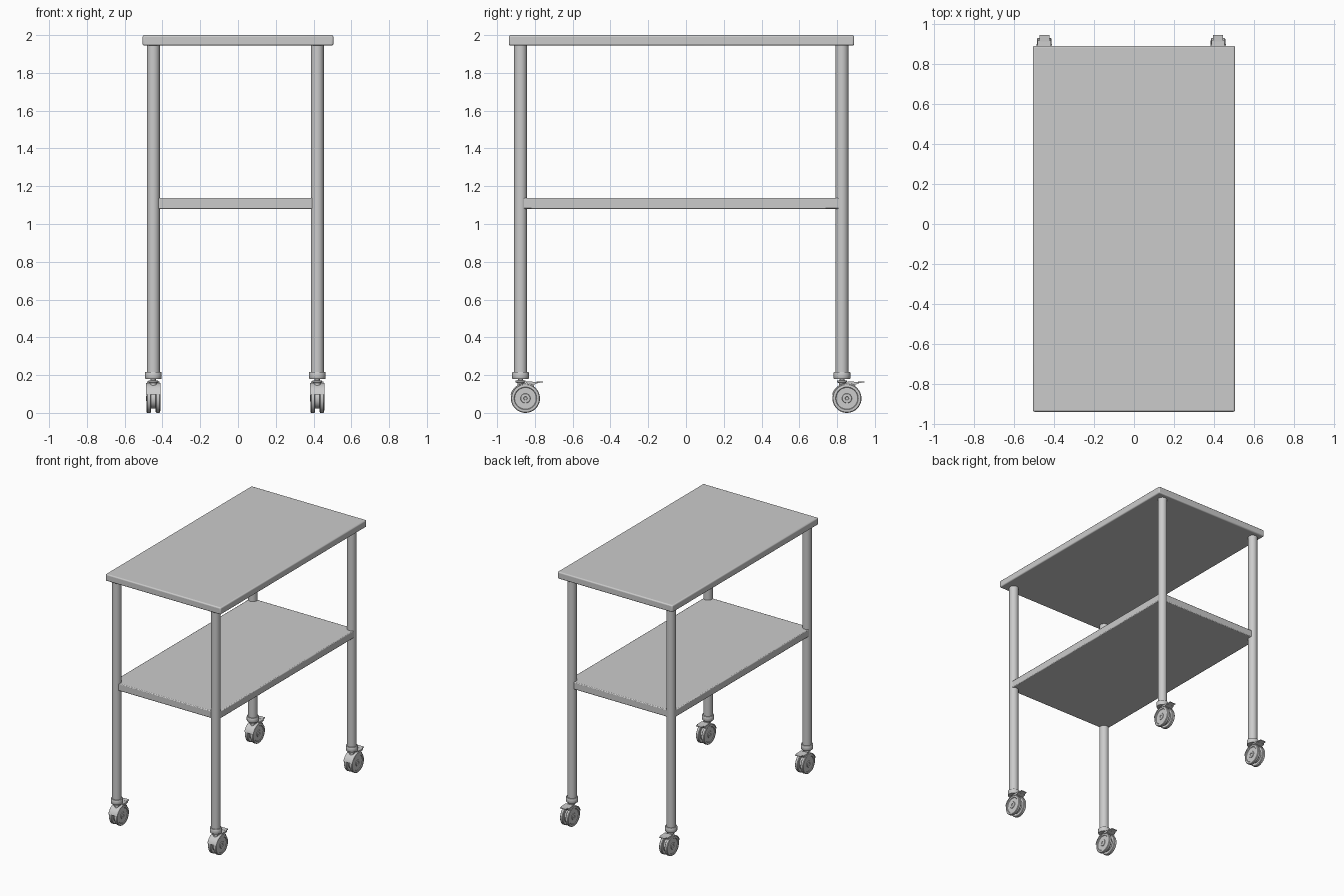
import bpy, bmesh, math
from mathutils import Matrix

if "Cube" in bpy.data.objects:
    bpy.data.objects.remove(bpy.data.objects["Cube"])

LEG_X = (-0.448, 0.42)
LEG_Y = (-0.876, 0.826)
WC = (0.026, 0.077)          # wheel centre (y, z) relative to the leg axis on the floor


def finish(name, bm, bevel=0.0, segments=2, angle=35):
    bmesh.ops.recalc_face_normals(bm, faces=bm.faces)
    me = bpy.data.meshes.new(name)
    bm.to_mesh(me)
    bm.free()
    ob = bpy.data.objects.new(name, me)
    bpy.context.collection.objects.link(ob)
    bpy.ops.object.select_all(action='DESELECT')
    ob.select_set(True)
    bpy.context.view_layer.objects.active = ob
    bpy.ops.object.shade_smooth_by_angle(angle=math.radians(angle))
    if bevel:
        mod = ob.modifiers.new("rounded_edges", 'BEVEL')
        mod.width, mod.segments = bevel, segments
    return ob


def slab(name, x0, x1, y0, y1, z0, z1, bevel=0.0, segments=2):
    bm = bmesh.new()
    m = (Matrix.Translation(((x0 + x1) / 2, (y0 + y1) / 2, (z0 + z1) / 2))
         @ Matrix.Diagonal((x1 - x0, y1 - y0, z1 - z0, 1)))
    bmesh.ops.create_cube(bm, size=1, matrix=m)
    return finish(name, bm, bevel, segments)


def lathe(name, profile, along_x=False, origin=(0, 0, 0), n=40):
    """Revolve (radius, height) points around z, or around x."""
    bm = bmesh.new()
    vs = [bm.verts.new((r, 0, t)) for r, t in profile]
    es = [bm.edges.new(p) for p in zip(vs, vs[1:])]
    bmesh.ops.spin(bm, geom=vs + es, axis=(0, 0, 1), cent=(0, 0, 0),
                   angle=2 * math.pi, steps=n, use_duplicate=False)
    bmesh.ops.remove_doubles(bm, verts=bm.verts, dist=1e-5)
    if along_x:
        bm.transform(Matrix.Rotation(math.pi / 2, 4, 'Y'))
    bm.transform(Matrix.Translation(origin))
    return finish(name, bm)


def prism(name, pts, half_width, bevel=0.0):
    """Extrude a side profile of (y, z) points across x."""
    bm = bmesh.new()
    f = bm.faces.new([bm.verts.new((-half_width, y, z)) for y, z in pts])
    ext = bmesh.ops.extrude_face_region(bm, geom=[f])
    verts = [g for g in ext["geom"] if isinstance(g, bmesh.types.BMVert)]
    bmesh.ops.translate(bm, verts=verts, vec=(2 * half_width, 0, 0))
    return finish(name, bm, bevel)


def arc(r, a0, a1, n=14):
    return [(WC[0] + r * math.cos(math.radians(a0 + (a1 - a0) * i / n)),
             WC[1] + r * math.sin(math.radians(a0 + (a1 - a0) * i / n)))
            for i in range(n + 1)]


# Table top and lower shelf
slab("table_top", -0.505, 0.505, -0.938, 0.89, 1.945, 2.0, 0.009, 3)
slab("lower_shelf", -0.477, 0.449, -0.895, 0.845, 1.08, 1.138, 0.006, 2)

# One leg with its caster, built around x = y = 0
parts = [
    lathe("leg", [(0, 0.19), (0.034, 0.19), (0.034, 1.95), (0, 1.95)]),
    lathe("leg_collar", [(0, 0.18), (0.042, 0.18), (0.044, 0.183), (0.044, 0.214),
                         (0.042, 0.217), (0, 0.217)]),
    lathe("caster_stem", [(0, 0.12), (0.017, 0.12), (0.017, 0.158), (0.026, 0.162),
                          (0.026, 0.170), (0.014, 0.173), (0.014, 0.185), (0, 0.185)]),
    lathe("caster_core", [(0, -0.013), (0.054, -0.013), (0.054, 0.013), (0, 0.013)],
          True, (0, *WC)),
    prism("caster_hood", arc(0.081, 55, 165) + arc(0.074, 165, 55), 0.039, 0.001),
    prism("brake_lever_arm", [(0.03, 0.150), (0.062, 0.146), (0.09, 0.157),
                              (0.09, 0.164), (0.03, 0.166)], 0.033),
    prism("brake_lever_pad", [(0.085, 0.157), (0.118, 0.162), (0.118, 0.167),
                              (0.085, 0.165)], 0.025),
]

# Twin wheels with recessed faces and raised hubs
wheel = [(0, 0.012), (0.072, 0.012), (0.077, 0.016), (0.077, 0.032), (0.073, 0.036),
         (0.060, 0.037), (0.057, 0.033), (0.026, 0.033), (0.024, 0.037), (0.010, 0.038),
         (0.008, 0.035), (0, 0.035)]
for side, s in (("left", -1), ("right", 1)):
    parts.append(lathe(f"caster_wheel_{side}", [(r, s * t) for r, t in wheel],
                       True, (0, *WC)))

# Repeat the leg assembly at the four corners
for i, (x, y) in enumerate((x, y) for x in LEG_X for y in LEG_Y):
    for p in parts:
        ob = p
        if i < 3:
            ob = p.copy()
            ob.name = p.name
            bpy.context.collection.objects.link(ob)
        ob.location = (x, y, 0)
